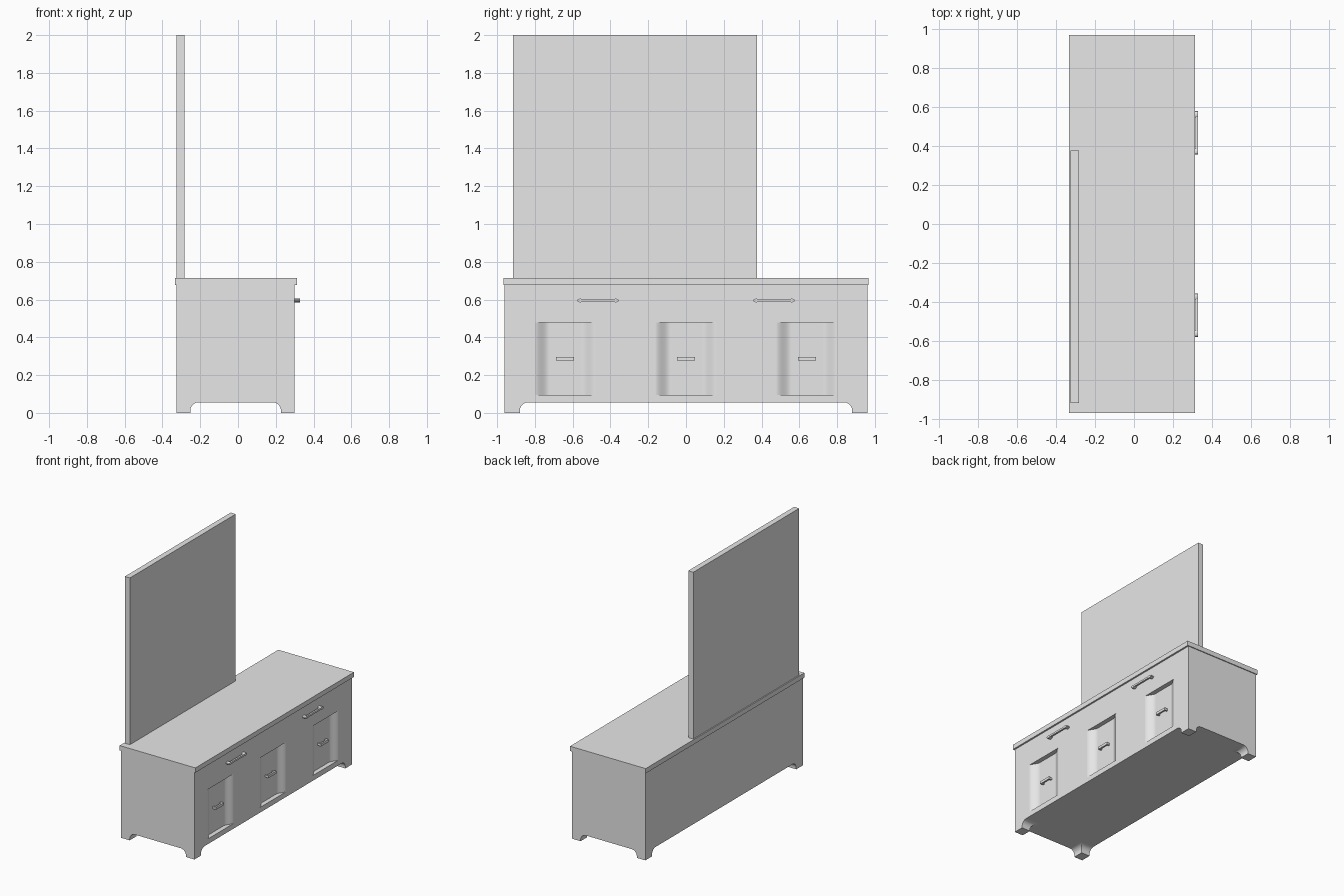
import bpy, bmesh
from math import sin, cos, pi, radians
from mathutils import Vector

if "Cube" in bpy.data.objects:
    bpy.data.objects.remove(bpy.data.objects["Cube"], do_unlink=True)

grey = bpy.data.materials.new("light_grey")
grey.use_nodes = True
grey.diffuse_color = (0.8, 0.8, 0.8, 1)
grey.node_tree.nodes["Principled BSDF"].inputs["Base Color"].default_value = (0.8, 0.8, 0.8, 1)


def finish(name, bm):
    bmesh.ops.recalc_face_normals(bm, faces=bm.faces)
    mesh = bpy.data.meshes.new(name)
    bm.to_mesh(mesh)
    bm.free()
    mesh.materials.append(grey)
    ob = bpy.data.objects.new(name, mesh)
    bpy.context.collection.objects.link(ob)
    return ob


def add_box(bm, lo, hi):
    lo, hi = Vector(lo), Vector(hi)
    for v in bmesh.ops.create_cube(bm, size=1)["verts"]:
        v.co = (lo + hi) / 2 + v.co * (hi - lo)


def box(name, lo, hi):
    bm = bmesh.new()
    add_box(bm, lo, hi)
    return finish(name, bm)


def prism(name, points, direction):
    bm = bmesh.new()
    face = bm.faces.new([bm.verts.new(p) for p in points])
    new = bmesh.ops.extrude_face_region(bm, geom=[face])["geom"]
    verts = [g for g in new if isinstance(g, bmesh.types.BMVert)]
    bmesh.ops.translate(bm, verts=verts, vec=direction)
    return finish(name, bm)


def cut(target, cutter):
    cutter.hide_render = True
    mod = target.modifiers.new("cut", "BOOLEAN")
    mod.operation, mod.solver, mod.object = "DIFFERENCE", "EXACT", cutter
    bpy.context.view_layer.objects.active = target
    bpy.ops.object.modifier_apply(modifier=mod.name)
    bpy.data.objects.remove(cutter, do_unlink=True)


BACK, FRONT, MID = -0.325, 0.30, -0.0125
DOORS = (-0.64, 0, 0.64)

# Cabinet body
body = box("cabinet_body", (BACK, -0.96, 0), (FRONT, 0.96, 0.676))


# Arched openings that leave four corner feet
def arch(half, radius=0.045, top=0.056):
    side = [(-half, -0.1)]
    for i in range(9):
        a = pi / 2 * i / 8
        side.append((-half + radius * (1 - cos(a)), top - radius * (1 - sin(a))))
    return side + [(-u, z) for u, z in reversed(side)]


cut(body, prism("arch_cutter", [(MID + u, -1.2, z) for u, z in arch(0.24)], (0, 2.4, 0)))
cut(body, prism("arch_cutter", [(-1, u, z) for u, z in arch(0.88)], (2, 0, 0)))

# Scooped door recesses
DEPTH, OUTER, INNER, STEPS = 0.035, 0.165, 0.085, 14
for y in DOORS:
    side = [(FRONT + 0.05, -OUTER)]
    for i in range(STEPS + 1):
        t = i / STEPS
        ease = t * t * (3 - 2 * t)
        side.append((FRONT + 0.0004 - DEPTH * ease, -OUTER + (OUTER - INNER) * t))
    outline = side + [(x, -v) for x, v in reversed(side)]
    cut(body, prism("recess_cutter", [(x, y + v, 0.096) for x, v in outline], (0, 0, 0.382)))

# Smooth only the curved faces
for p in body.data.polygons:
    p.use_smooth = max(abs(c) for c in p.normal) < 0.9999
bm = bmesh.new()
bm.from_mesh(body.data)
for e in bm.edges:
    e.smooth = len(e.link_faces) == 2 and e.calc_face_angle(0) < radians(30)
bm.to_mesh(body.data)
bm.free()

# Worktop and upright panel
box("top_board", (-0.333, -0.967, 0.676), (0.313, 0.967, 0.713))
box("back_panel", (BACK, -0.915, 0.713), (-0.282, 0.375, 2))


# Small bar handles inside the recesses
for i, y in enumerate(DOORS):
    floor = FRONT - DEPTH
    bm = bmesh.new()
    add_box(bm, (floor + 0.016, y - 0.048, 0.277), (floor + 0.028, y + 0.048, 0.297))
    for s in (-1, 1):
        add_box(bm, (floor - 0.002, y + s * 0.042 - 0.006, 0.279),
                (floor + 0.018, y + s * 0.042 + 0.006, 0.295))
    finish(f"door_handle_{i + 1}", bm)


# Long handles with wider rounded ends
for i, y in enumerate((-0.466, 0.466)):
    bm = bmesh.new()
    add_box(bm, (0.314, y - 0.09, 0.588), (0.327, y + 0.09, 0.602))
    for s in (-1, 1):
        end = bmesh.ops.create_cone(bm, cap_ends=True, segments=12, radius1=0.01,
                                    radius2=0.01, depth=0.029)["verts"]
        for v in end:
            v.co = (0.3125 + v.co.z, y + s * 0.094 + v.co.x * 1.7, 0.595 + v.co.y)
    finish(f"drawer_handle_{i + 1}", bm)
